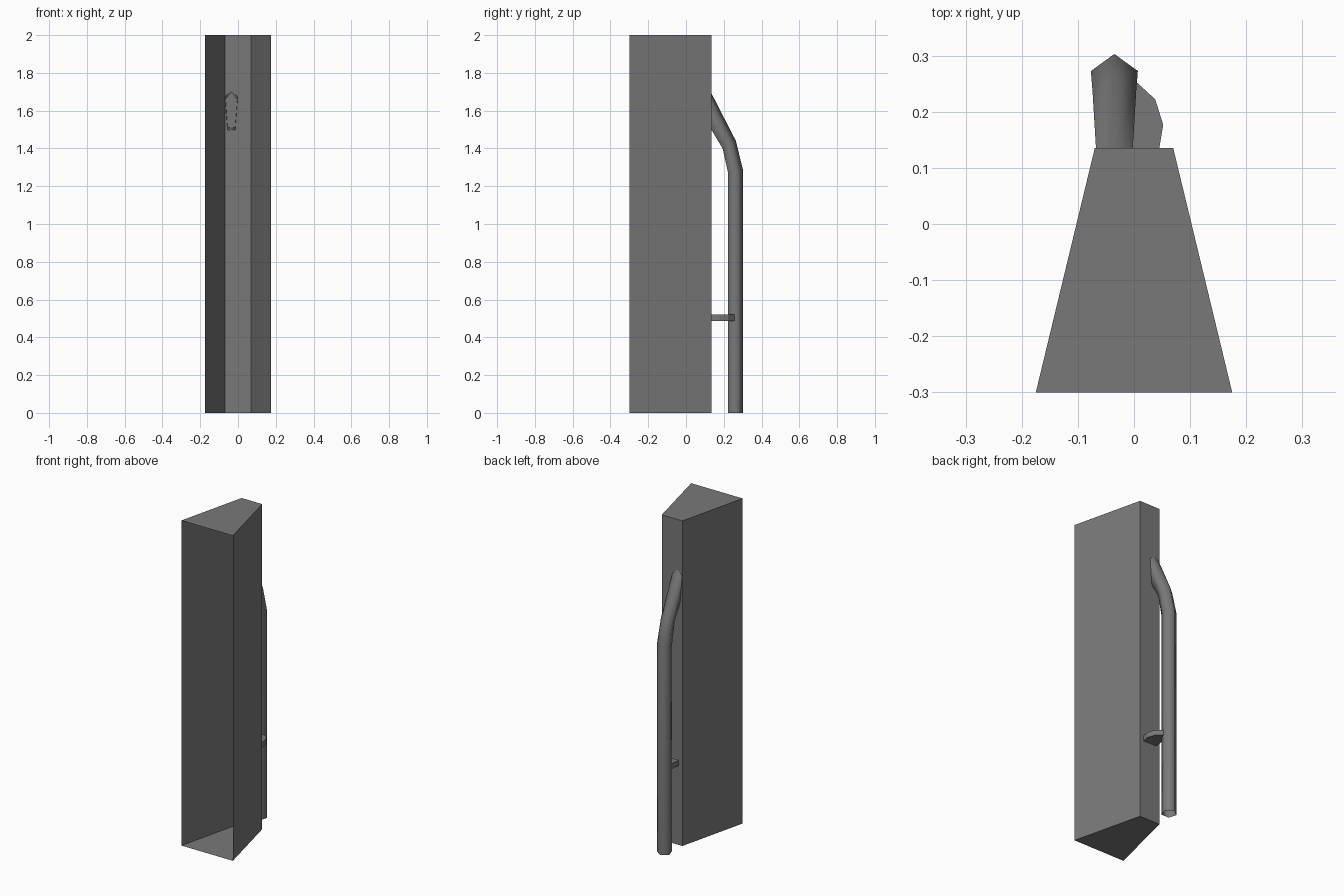
import bpy
import math

if "Cube" in bpy.data.objects:
    bpy.data.objects.remove(bpy.data.objects["Cube"])

grey = bpy.data.materials.new("mid grey")
grey.diffuse_color = (0.19, 0.19, 0.19, 1)
grey.use_nodes = True
grey.node_tree.nodes["Principled BSDF"].inputs["Base Color"].default_value = grey.diffuse_color


def make(name, verts, faces, smooth=False):
    me = bpy.data.meshes.new(name)
    me.from_pydata(verts, [], faces)
    me.materials.append(grey)
    me.update()
    ob = bpy.data.objects.new(name, me)
    bpy.context.collection.objects.link(ob)
    if smooth:
        for o in bpy.context.selected_objects:
            o.select_set(False)
        ob.select_set(True)
        bpy.context.view_layer.objects.active = ob
        bpy.ops.object.shade_smooth_by_angle(angle=math.radians(80))
    return ob


def prism(name, outline, z0, z1, skip=()):
    """Extrude a counter-clockwise outline; side faces in skip stay open."""
    n = len(outline)
    verts = [(x, y, z) for z in (z0, z1) for x, y in outline]
    faces = [tuple(reversed(range(n))), tuple(range(n, 2 * n))]
    for i in range(n):
        if i not in skip:
            j = (i + 1) % n
            faces.append((i, j, n + j, n + i))
    return make(name, verts, faces)


# Tapered column, open at the front
prism("column", [(-0.175, -0.3), (0.175, -0.3), (0.07, 0.135), (-0.07, 0.135)],
      0, 2, skip=(0,))

# Five-sided downpipe, bending into the back of the column
# each ring: radius, outer y/z, inner y/z, height fraction override for the shoulders
rings = [
    (0.044, 0.303, 0.0, 0.223, 0.0, 0.62),
    (0.044, 0.303, 1.28, 0.223, 1.27, 0.62),
    (0.041, 0.264, 1.44, 0.194, 1.40, 0.62),
    (0.034, 0.128, 1.705, 0.128, 1.51, 0.85),
]
verts, faces = [], []
for r, yo, zo, yi, zi, f in rings:
    for k in range(5):
        x = -0.035 - r * math.sin(k * math.tau / 5)
        t = (1, f, 0, 0, f)[k]
        verts.append((x, yi + (yo - yi) * t, zi + (zo - zi) * t))
for a in range(len(rings) - 1):
    for k in range(5):
        j = (k + 1) % 5
        faces.append((a * 5 + k, a * 5 + j, a * 5 + 5 + j, a * 5 + 5 + k))
make("downpipe", verts, faces, smooth=True)

# Curved bracket plate holding the pipe
prism("pipe_bracket", [(-0.045, 0.135), (0.045, 0.135), (0.052, 0.177),
                       (0.038, 0.222), (0.0, 0.257), (-0.03, 0.257)], 0.487, 0.52)
